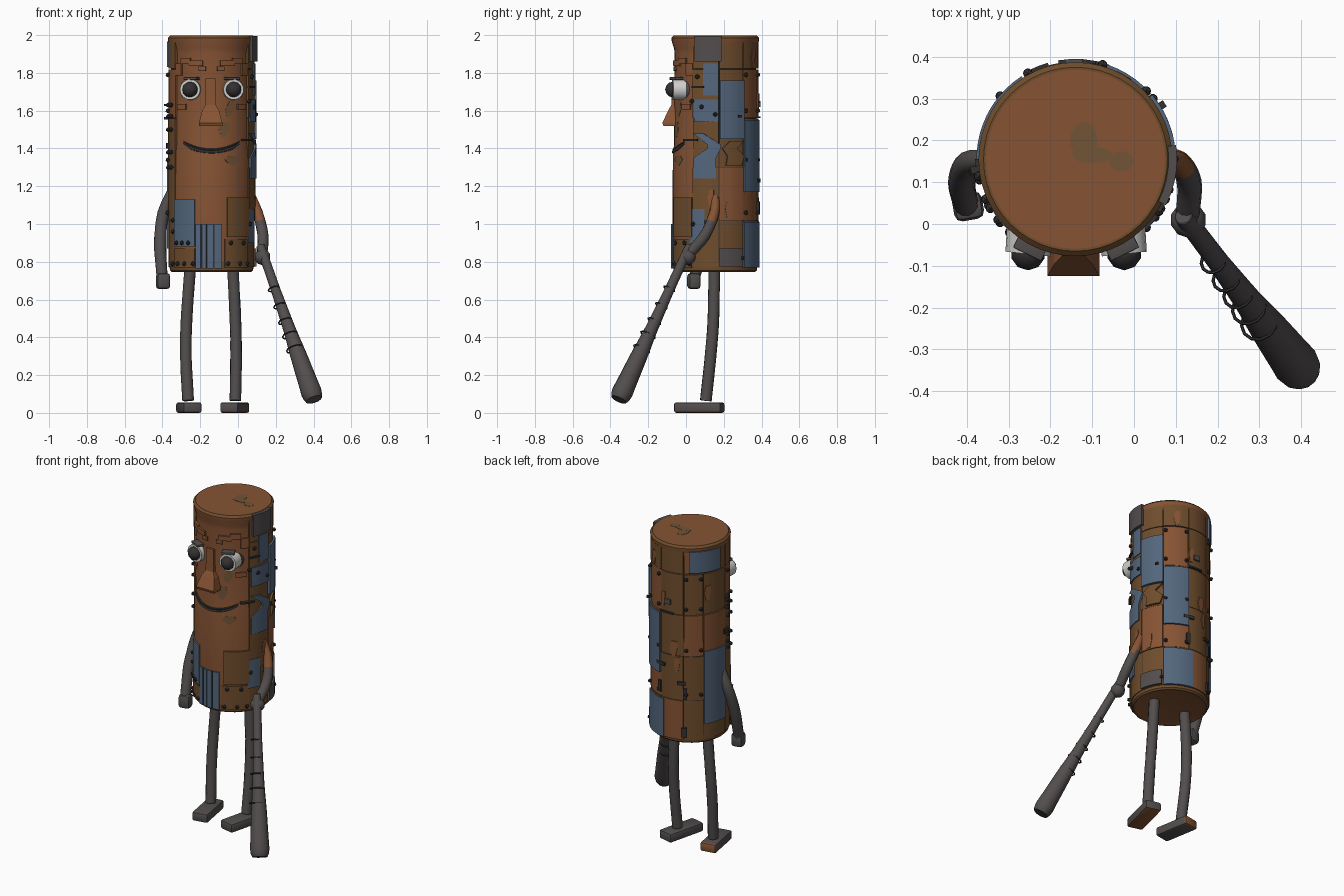
import bpy, bmesh, math, random
from mathutils import Vector, Matrix

if "Cube" in bpy.data.objects:
    bpy.data.objects.remove(bpy.data.objects["Cube"])

random.seed(4)
CX, CY = -0.14, 0.155


def material(name, rgb):
    m = bpy.data.materials.new(name)
    m.diffuse_color = (*rgb, 1)
    m.use_nodes = True
    m.node_tree.nodes["Principled BSDF"].inputs["Base Color"].default_value = m.diffuse_color
    return m


RUST = material("rust orange", (0.24, 0.088, 0.034))
BROWN = material("dull brown", (0.16, 0.074, 0.026))
BLUE = material("steel blue", (0.088, 0.135, 0.205))
GREY = material("dark grey metal", (0.085, 0.075, 0.075))
DARK = material("near black", (0.034, 0.03, 0.03))
WHITE = material("eye white", (0.62, 0.62, 0.61))
STAIN = material("olive stain", (0.165, 0.088, 0.038))


def finish(bm, name, *mats, smooth=True):
    bmesh.ops.recalc_face_normals(bm, faces=bm.faces)
    me = bpy.data.meshes.new(name)
    bm.to_mesh(me)
    bm.free()
    ob = bpy.data.objects.new(name, me)
    bpy.context.collection.objects.link(ob)
    for m in mats:
        me.materials.append(m)
    if smooth:
        bpy.ops.object.select_all(action='DESELECT')
        ob.select_set(True)
        bpy.context.view_layer.objects.active = ob
        bpy.ops.object.shade_smooth_by_angle(angle=math.radians(35))
    return ob


def on_body(a, z, r):
    """Point at angle a (0 = front, 90 = right), height z, radius r."""
    t = math.radians(a)
    return Vector((CX + r * math.sin(t), CY - r * math.cos(t), z))


def panel(name, rows, mat, r=0.23, depth=0.02):
    """Curved plate; rows are (height, start angle, end angle)."""
    bm = bmesh.new()
    n = max(2, int((rows[0][2] - rows[0][1]) / 6))
    out, inn = [[[bm.verts.new(on_body(a + (b - a) * i / n, z, q)) for i in range(n + 1)]
                 for z, a, b in rows] for q in (r, r - depth)]
    for g in (out, inn):
        for j in range(len(rows) - 1):
            for i in range(n):
                bm.faces.new((g[j][i], g[j][i + 1], g[j + 1][i + 1], g[j + 1][i]))
    rim = [(0, i) for i in range(n)] + [(j, n) for j in range(len(rows) - 1)]
    rim += [(len(rows) - 1, i) for i in range(n, 0, -1)] + [(j, 0) for j in range(len(rows) - 1, 0, -1)]
    for (j, i), (k, l) in zip(rim, rim[1:] + rim[:1]):
        bm.faces.new((out[j][i], out[k][l], inn[k][l], inn[j][i]))
    return finish(bm, name, mat)


def rect(name, a, b, z0, z1, mat, r=0.23, depth=0.02):
    return panel(name, [(z0, a, b), (z1, a, b)], mat, r, depth)


def tube(name, pts, radii, mats, sides=12, steps=5, rule=None):
    """Round sweep through the points with a smooth path."""
    P = [Vector(p) for p in pts]
    P = [2 * P[0] - P[1]] + P + [2 * P[-1] - P[-2]]
    path = []
    for k in range(1, len(P) - 2):
        a, b, c, d = P[k - 1:k + 3]
        for s in range(steps):
            t = s / steps
            p = 0.5 * (2 * b + (c - a) * t + (2 * a - 5 * b + 4 * c - d) * t * t + (3 * b - a - 3 * c + d) * t ** 3)
            path.append((p, radii[k - 1] * (1 - t) + radii[k] * t))
    path.append((P[-2], radii[-1]))
    bm = bmesh.new()
    rings = []
    for k, (p, r) in enumerate(path):
        d = path[min(k + 1, len(path) - 1)][0] - path[max(k - 1, 0)][0]
        q = d.to_track_quat('Z', 'Y')
        rings.append([bm.verts.new(p + q @ Vector((r * math.cos(u), r * math.sin(u), 0)))
                      for u in (2 * math.pi * i / sides for i in range(sides))])
    for A, B in zip(rings, rings[1:]):
        for i in range(sides):
            j = (i + 1) % sides
            bm.faces.new((A[i], A[j], B[j], B[i]))
    bm.faces.new(rings[0])
    bm.faces.new(rings[-1])
    if rule:
        for f in bm.faces:
            f.material_index = rule(f.calc_center_median())
    return finish(bm, name, *mats)


def box(name, loc, size, mat, turn=0, bevel=0.01):
    bm = bmesh.new()
    M = Matrix.Translation(loc) @ Matrix.Rotation(math.radians(turn), 4, 'Z') @ Matrix.Diagonal((*size, 1))
    bmesh.ops.create_cube(bm, size=1, matrix=M)
    if bevel:
        bmesh.ops.bevel(bm, geom=bm.edges[:], offset=bevel, segments=2, affect='EDGES', profile=0.5)
    return finish(bm, name, mat)


# Drum body: turned profile, dark where the plates leave seams
prof = [(0.2, 0.75), (0.21, 0.746), (0.22, 0.755), (0.226, 0.8), (0.225, 1.37), (0.218, 1.42), (0.215, 1.9),
        (0.218, 1.93), (0.23, 1.965), (0.232, 1.985), (0.22, 1.997), (0.214, 1.997)]
bm = bmesh.new()
N = 48
rings = [[bm.verts.new(on_body(360 * i / N, z, r)) for i in range(N)] for r, z in prof]
for A, B in zip(rings, rings[1:]):
    for i in range(N):
        j = (i + 1) % N
        f = bm.faces.new((A[i], A[j], B[j], B[i]))
        a = 360 * (i + 0.5) / N
        c = f.calc_center_median()
        f.material_index = 2 if 60 < a < 300 and 0.78 < c.z < 1.92 else (1 if c.z < 0.78 or c.z > 1.99 else 0)
bm.faces.new(rings[0])
bm.faces.new(rings[-1])
finish(bm, "drum_body", RUST, BROWN, DARK)

# Patchwork of plates around the sides and back
cols = [58, 95, 130, 168, 205, 234, 275, 303]
bands = [0.77, 1.02, 1.3, 1.56, 1.82, 1.965]
for z0, z1 in zip(bands, bands[1:]):
    for a, b in zip(cols, cols[1:]):
        rect("patch_plate", a + 0.5, b - 0.5, z0 + 0.002, z1 - 0.002,
             BROWN if random.random() < 0.8 else RUST, random.uniform(0.226, 0.232))
for a, b, z0, z1, r in [(96, 130, 1.45, 1.76, 0.24), (74, 94, 1.68, 1.85, 0.234), (61, 94, 1.54, 1.66, 0.235),
                        (131, 167, 1.17, 1.55, 0.239), (131, 174, 0.77, 1.01, 0.236), (55, 76, 0.9, 1.08, 0.235),
                        (213, 262, 1.83, 1.965, 0.237), (235, 274, 0.87, 1.33, 0.237), (-58, -23, 0.88, 1.13, 0.234)]:
    rect("blue_plate", a, b, z0, z1, BLUE, r)
rect("slat_backing", -22, 14, 0.77, 1.0, DARK, 0.2275)
for a, b in [(-21, -14.5), (-12, -7), (-5.5, 2), (4, 14)]:
    rect("blue_slat", a, b, 0.765, 1.0, BLUE, 0.234)
rect("grey_top_plate", 63, 98, 1.86, 1.995, GREY, 0.243)
rect("grey_low_plate", 95, 128, 0.775, 0.87, GREY, 0.238)
rect("front_brown_plate", 21, 58, 0.93, 1.14, BROWN, 0.236)
rect("front_low_plate", 18, 56, 0.77, 0.92, BROWN, 0.232)
rect("front_left_low_plate", -58, -23, 0.77, 0.87, BROWN, 0.232)
panel("blue_zigzag", [(1.24, 61, 91), (1.35, 61, 91), (1.4, 80, 97), (1.42, 80, 97), (1.48, 60, 74)], BLUE, 0.238)
panel("brown_zigzag", [(1.31, 104, 126), (1.36, 106, 130), (1.4, 99, 119), (1.44, 110, 130)], BROWN, 0.24)
# Rust blotches on the plates
for a, z, s in [(108, 1.08, 5), (84, 1.14, 4), (190, 1.35, 6), (195, 1.25, 4), (150, 1.88, 5), (172, 1.65, 4), (240, 1.7, 5)]:
    panel("rust_blotch", [(z - 0.05, a - s / 2, a + s / 2), (z, a - s, a + s), (z + 0.04, a - s / 2, a + s)], RUST, 0.2335)

# Dark straps and brackets over the joints
for a, b, z0, z1 in [(168, 190, 1.56, 1.57), (58, 75, 1.72, 1.73), (196, 208, 1.12, 1.14), (160, 176, 1.22, 1.24),
                     (202, 210, 0.79, 0.85), (164, 169, 1.05, 1.12), (270, 280, 1.4, 1.43),
                     (45, 66, 1.44, 1.45), (205, 210, 1.03, 1.1)]:
    rect("joint_strap", a, b, z0, z1, DARK, 0.24)
rect("small_grey_plate", 176, 186, 1.62, 1.65, GREY, 0.24)

# Rivets
spots = [(a, 0.79) for a in (-62, -50, -38, -25, 22, 40, 54)] + [(a, 0.9) for a in (-52, -42, -32, 26, 46)]
spots += [(a, z) for a in (-78, -66) for z in (1.3, 1.38, 1.5, 1.57, 1.63)]
spots += [(a, z) for a in (134, 164, 209, 230, 280) for z in (1.06, 1.34, 1.6, 1.79)]
spots += [(72, 1.62), (90, 1.58), (66, 1.78), (128, 0.82), (60, 1.0), (58, 1.65), (-60, 1.02), (-60, 0.96)]
bm = bmesh.new()
for a, z in spots:
    bmesh.ops.create_icosphere(bm, subdivisions=1, radius=0.013, matrix=Matrix.Translation(on_body(a, z, 0.235)))
finish(bm, "rivets", DARK)
for a, z in [(122, 1.57), (-84, 1.63), (-84, 1.56)]:
    box("bolt", on_body(a, z, 0.232), (0.018, 0.04, 0.012), DARK, a, 0)

# Olive stains on the face and lid
panel("face_stain", [(1.46, 14, 20), (1.5, 10, 26), (1.54, 13, 24)], STAIN, 0.2185, 0.006)
panel("cheek_stain", [(1.57, 22, 28), (1.61, 20, 34), (1.65, 26, 32)], STAIN, 0.2185, 0.006)
panel("chest_stain", [(1.31, 26, 32), (1.34, 18, 40), (1.36, 24, 36)], STAIN, 0.2275, 0.006)
for x, y, rx, ry in [(-0.12, 0.2, 0.033, 0.045), (-0.1, 0.165, 0.05, 0.02), (-0.03, 0.15, 0.03, 0.025)]:
    bm = bmesh.new()
    bmesh.ops.create_cone(bm, cap_ends=True, segments=10, radius1=1, radius2=1, depth=1,
                          matrix=Matrix.Translation((x, y, 1.997)) @ Matrix.Diagonal((rx, ry, 0.003 + rx / 50, 1)))
    finish(bm, "lid_stain", STAIN)

# Eyes: socket ring, white barrel, dark pupil and a slanted lid
for s, x in [(-1, -0.25), (1, -0.027)]:
    t = math.radians(6 * s)
    d = Vector((math.sin(t), -math.cos(t), 0))
    base = Vector((x, -0.035, 1.712))
    for name, m, s0, s1, r0, r1 in [("eye_socket", GREY, -0.06, -0.03, 0.061, 0.061),
                                    ("eye_white", WHITE, -0.055, 0.037, 0.058, 0.054)]:
        tube(name, [base + d * s0, base + d * s1], [r0, r1], [m], 18, 1)
    bm = bmesh.new()
    bmesh.ops.create_icosphere(bm, subdivisions=2, radius=0.042, matrix=Matrix.Translation(base + d * 0.034))
    finish(bm, "pupil", DARK)
    box("eyelid", (x - 0.005 * s, -0.05, 1.77), (0.075, 0.05, 0.014), GREY, 26 * s, 0.003)

# Nose: wedge with a wide tip under a narrow bridge
bm = bmesh.new()
nose = [(0.026, -0.073, 1.77), (0.028, -0.078, 1.63), (0.045, -0.095, 1.6), (0.062, -0.125, 1.535), (0.062, -0.12, 1.52)]
sec = [[bm.verts.new((-0.145 + s * w, y, z)) for s, y in ((-1, -0.03), (-1, yf), (1, yf), (1, -0.03))]
       for w, yf, z in nose]
for A, B in zip(sec, sec[1:]):
    for i in range(4):
        bm.faces.new((A[i], A[(i + 1) % 4], B[(i + 1) % 4], B[i]))
bm.faces.new(sec[0])
bm.faces.new(sec[-1])
finish(bm, "nose", RUST, smooth=False)

# Brows and forehead plates
for s in (-1, 1):
    for a0, a1, z0, z1, r in [(12, 32, 1.84, 1.865, 0.228), (30, 46, 1.85, 1.88, 0.228), (8, 18, 1.815, 1.835, 0.224),
                              (38, 54, 1.61, 1.635, 0.226), (46, 58, 1.79, 1.85, 0.226)]:
        a, b = sorted((s * a0, s * a1))
        rect("brow_plate", a, b, z0, z1, RUST, r)
        rect("brow_shadow", a, b, z0 - 0.004, z0, DARK, r - 0.001)

# Smiling mouth: dark slit with a grey lip under it
for name, m, dz, r, q in [("mouth_slit", DARK, 0, 0.221, 0.007), ("lower_lip", GREY, -0.011, 0.222, 0.008)]:
    pts = [on_body(a, 1.392 + dz + 0.04 * (a / 40) ** 2, r) for a in range(-42, 43, 12)]
    tube(name, pts, [0.003] + [q] * (len(pts) - 2) + [0.003], [m], 8, 2)

# Arms and hands
tube("left_arm", [(-0.34, 0.15, 1.2), (-0.395, 0.145, 1.06), (-0.412, 0.1, 0.9), (-0.402, 0.045, 0.72)],
     [0.022, 0.031, 0.033, 0.03], [GREY])
box("left_hand", (-0.397, 0.042, 0.698), (0.072, 0.066, 0.085), GREY, 10, 0.018)
tube("right_arm", [(0.065, 0.155, 1.17), (0.105, 0.15, 1.06), (0.132, 0.1, 0.94), (0.128, 0.015, 0.84)],
     [0.018, 0.027, 0.03, 0.028], [GREY, RUST], rule=lambda c: int(c.z > 1.02 and c.x > 0.085))
bm = bmesh.new()
bmesh.ops.create_icosphere(bm, subdivisions=2, radius=0.043, matrix=Matrix.Translation((0.13, 0.01, 0.825)))
finish(bm, "right_hand", GREY)

# Club with wire rings
top, end = Vector((0.118, 0.02, 0.885)), Vector((0.402, -0.355, 0.07))
at = lambda t: top.lerp(end, t)
tube("club", [at(t) for t in (0, 0.03, 0.3, 0.55, 0.72, 0.95, 1)],
     [0.02, 0.024, 0.026, 0.034, 0.045, 0.056, 0.044], [GREY], 14, 3)
q = (end - top).to_track_quat('Z', 'Y')
for t, r in [(0.28, 0.03), (0.39, 0.033), (0.49, 0.036), (0.58, 0.041), (0.67, 0.045)]:
    c = at(t) + Vector((-0.008, -0.004, 0))
    loop = [c + q @ Vector((r * math.cos(u), r * math.sin(u), 0)) for u in (i * math.pi / 6 for i in range(13))]
    tube("club_ring", loop, [0.004] * 13, [DARK], 6, 1)

# Legs and feet
tube("left_leg", [(-0.252, 0.15, 0.78), (-0.272, 0.145, 0.5), (-0.276, 0.13, 0.3), (-0.264, 0.105, 0.065)],
     [0.031] * 4, [GREY])
tube("right_leg", [(-0.028, 0.15, 0.78), (-0.014, 0.145, 0.5), (-0.01, 0.13, 0.3), (-0.014, 0.105, 0.065)],
     [0.031] * 4, [GREY])
for name, x, l, turn in [("left_foot", -0.26, 0.23, 10), ("right_foot", -0.017, 0.255, -14)]:
    ob = box(name, (x, 0.07, 0.028), (0.1, l, 0.056), GREY, turn, 0.012)
    ob.data.materials.append(RUST)
    for f in ob.data.polygons:
        f.material_index = int(f.center.y > 0.165 if x < -0.1 else f.normal.z < -0.9)
